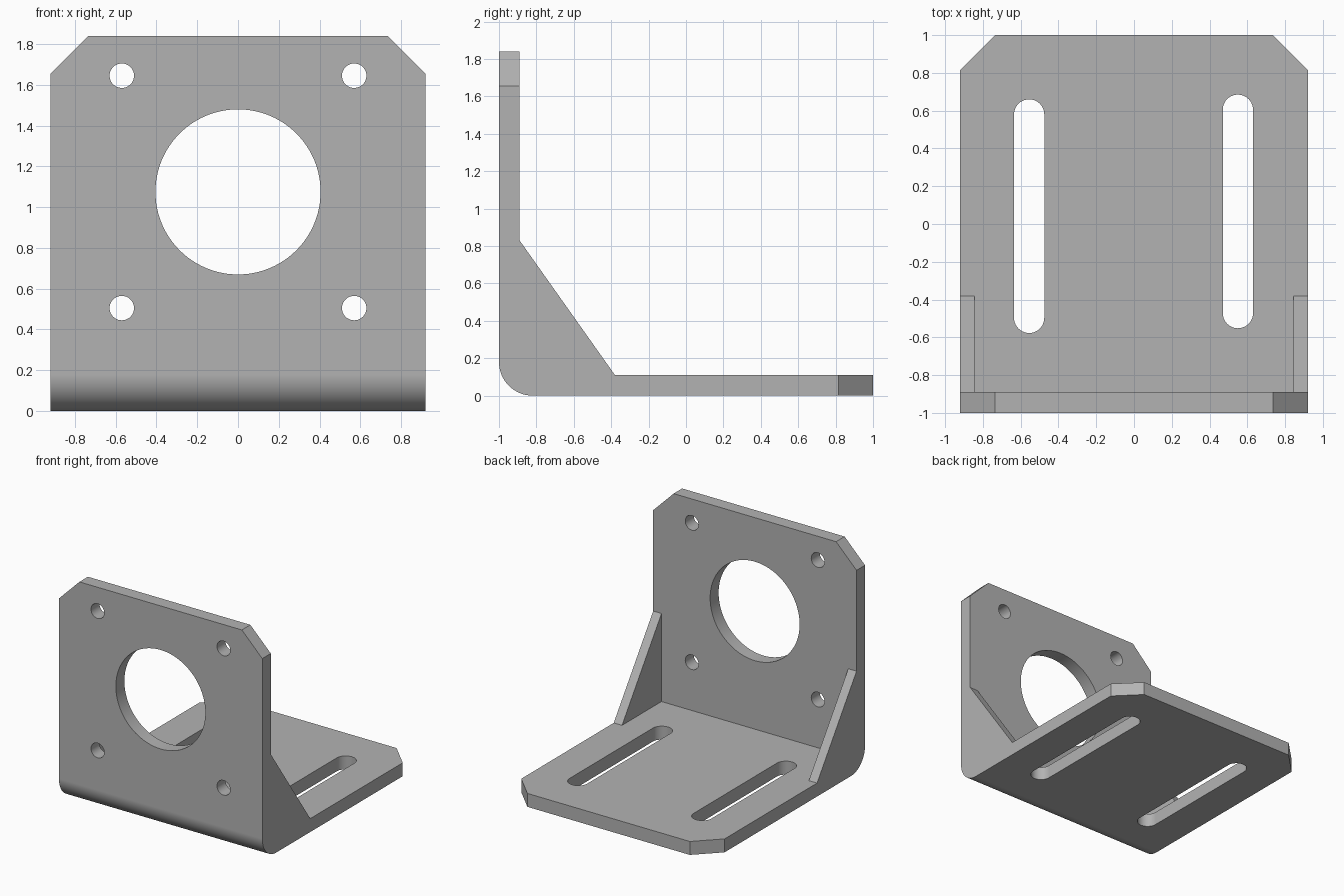
import bpy
import bmesh
from math import pi, sin, cos, radians
from mathutils import Vector

default = bpy.data.objects.get("Cube")
if default:
    bpy.data.objects.remove(default, do_unlink=True)

HALF, HEIGHT, WALL = 0.92, 1.84, 0.11
BEND, CHAMFER, RIB = 0.18, 0.185, 0.075

steel = bpy.data.materials.new("plain_grey")
steel.use_nodes = True
GREY = (0.45, 0.45, 0.45, 1)
steel.diffuse_color = GREY
steel.node_tree.nodes["Principled BSDF"].inputs["Base Color"].default_value = GREY


def prism(name, points, direction):
    """Extrude a planar outline along a direction into a closed solid."""
    bm = bmesh.new()
    face = bm.faces.new([bm.verts.new(p) for p in points])
    moved = bmesh.ops.extrude_face_region(bm, geom=[face])["geom"]
    bmesh.ops.translate(bm, vec=direction,
                        verts=[g for g in moved if isinstance(g, bmesh.types.BMVert)])
    bmesh.ops.recalc_face_normals(bm, faces=bm.faces)
    mesh = bpy.data.meshes.new(name)
    bm.to_mesh(mesh)
    bm.free()
    mesh.materials.append(steel)
    obj = bpy.data.objects.new(name, mesh)
    bpy.context.collection.objects.link(obj)
    return obj


def arc(cx, cy, r, start, end, steps):
    angles = [start + (end - start) * i / steps for i in range(steps + 1)]
    return [(cx + r * cos(a), cy + r * sin(a)) for a in angles]


def cut(cutter):
    """Subtract a cutter from the bracket, then discard it."""
    cutter.hide_render = True
    mod = bracket.modifiers.new("cut", 'BOOLEAN')
    mod.operation, mod.solver, mod.object = 'DIFFERENCE', 'EXACT', cutter
    bpy.ops.object.modifier_apply(modifier=mod.name)
    bpy.data.objects.remove(cutter, do_unlink=True)


def round_hole(x, z, r, steps):
    ring = arc(x, z, r, 0, 2 * pi, steps)[:-1]
    cut(prism("hole_cutter", [(px, -1.1, pz) for px, pz in ring], (0, 0.3, 0)))


def slot(x, y0, y1, r):
    ring = arc(x, y1 - r, r, 0, pi, 20) + arc(x, y0 + r, r, pi, 2 * pi, 20)
    cut(prism("slot_cutter", [(px, py, -0.1) for px, py in ring], (0, 0, 0.4)))


# Side silhouette with a rounded bend and sloping ribs
bend = arc(BEND - 1, BEND, BEND, pi, 1.5 * pi, 16)
profile = bend + [(1, 0), (1, WALL), (-0.38, WALL), (WALL - 1, 0.83),
                  (WALL - 1, HEIGHT), (-1, HEIGHT)]
bracket = prism("motor_bracket", [(-HALF, y, z) for y, z in profile], (2 * HALF, 0, 0))
bpy.context.view_layer.objects.active = bracket
bracket.select_set(True)

# Chamfered corners on the upright plate and the base plate
bm = bmesh.new()
bm.from_mesh(bracket.data)
for side in (-1, 1):
    for corner, normal in (((side * HALF, 0, HEIGHT - CHAMFER), (side, 0, 1)),
                           ((side * HALF, 1 - CHAMFER, 0), (side, 1, 0))):
        cutres = bmesh.ops.bisect_plane(
            bm, geom=bm.verts[:] + bm.edges[:] + bm.faces[:], dist=1e-5,
            plane_co=corner, plane_no=Vector(normal).normalized(), clear_outer=True)
        rim = [g for g in cutres["geom_cut"] if isinstance(g, bmesh.types.BMEdge)]
        bmesh.ops.holes_fill(bm, edges=rim)
bmesh.ops.recalc_face_normals(bm, faces=bm.faces)
bm.to_mesh(bracket.data)
bm.free()

# Open space between the two side ribs
inner = HALF - RIB
y, far = WALL - 1, 0.5
pocket = [(-inner, y, WALL), (inner, y, WALL), (inner, far, WALL), (-inner, far, WALL)]
cut(prism("pocket_cutter", pocket, (0, 0, 1)))

# Central opening, four screw holes and two adjustment slots
round_hole(0, 1.075, 0.405, 96)
for x in (-0.57, 0.57):
    for z in (0.505, 1.645):
        round_hole(x, z, 0.06, 40)
slot(-0.555, -0.577, 0.66, 0.08)
slot(0.55, -0.552, 0.685, 0.08)

# Smooth curved walls, crisp edges, flat plates
bpy.ops.object.shade_smooth_by_angle(angle=radians(30))
weighted = bracket.modifiers.new("flat_plates", 'WEIGHTED_NORMAL')
weighted.keep_sharp = True
weighted.weight = 100
